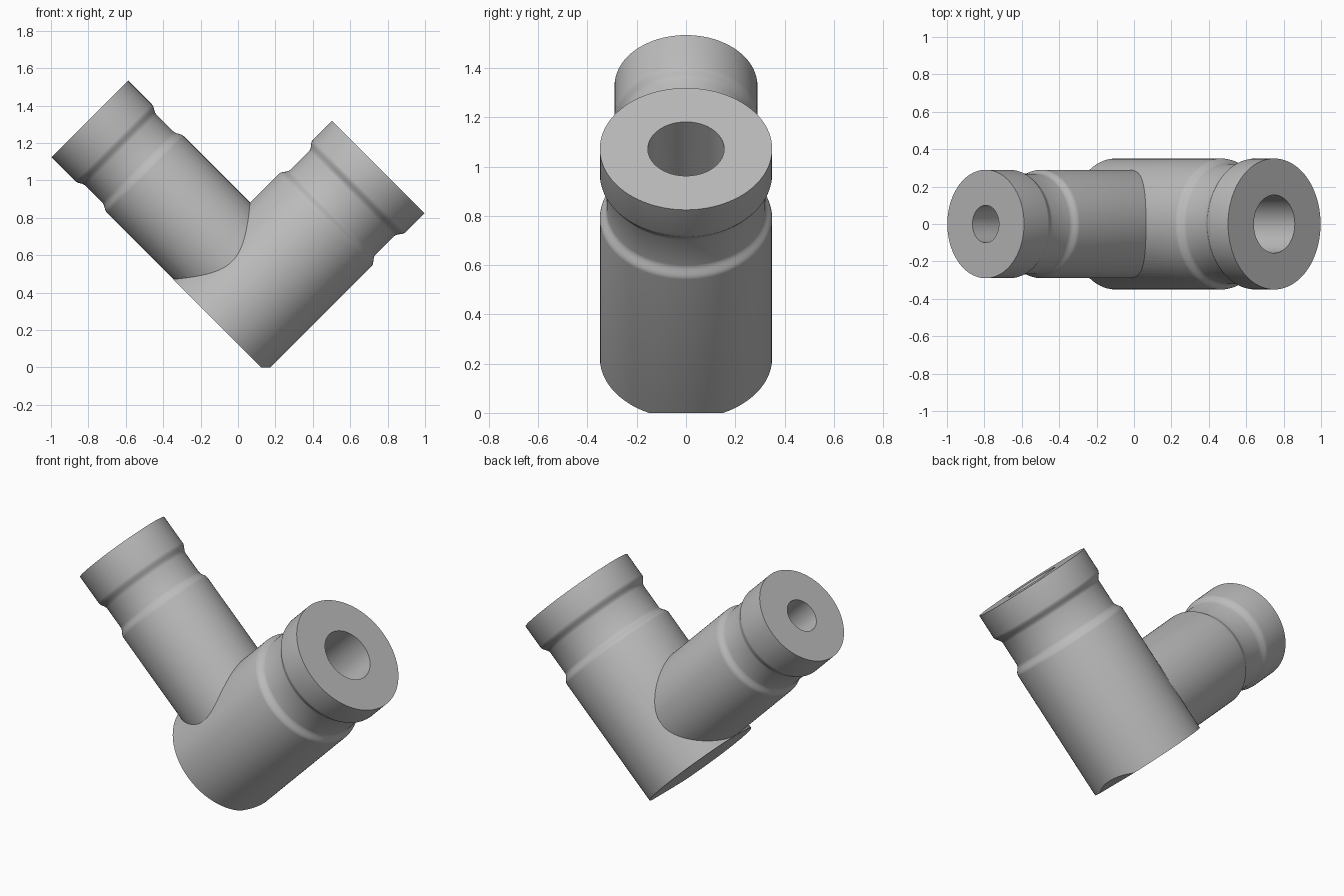
import bpy
import bmesh
import math
from mathutils import Vector

if "Cube" in bpy.data.objects:
    bpy.data.objects.remove(bpy.data.objects["Cube"], do_unlink=True)

# One plain metal colour
steel = bpy.data.materials.new("plain_grey_metal")
steel.use_nodes = True
steel.diffuse_color = (0.5, 0.5, 0.5, 1)
steel.node_tree.nodes["Principled BSDF"].inputs["Base Color"].default_value = (0.5, 0.5, 0.5, 1)

SEGMENTS = 96


def lathe(name, top, direction, profile):
    """Solid of revolution; profile is (depth below top, radius) pairs."""
    bm = bmesh.new()
    rings = []
    for depth, radius in profile:
        ring = []
        for i in range(SEGMENTS):
            a = 2 * math.pi * i / SEGMENTS
            ring.append(bm.verts.new((radius * math.cos(a), radius * math.sin(a), -depth)))
        rings.append(ring)
    for upper, lower in zip(rings, rings[1:]):
        for i in range(SEGMENTS):
            j = (i + 1) % SEGMENTS
            bm.faces.new((upper[i], lower[i], lower[j], upper[j]))
    bm.faces.new(rings[0])
    bm.faces.new(rings[-1])
    turn = Vector((0, 0, 1)).rotation_difference(Vector(direction)).to_matrix()
    bmesh.ops.rotate(bm, matrix=turn, verts=bm.verts)
    bmesh.ops.translate(bm, vec=top, verts=bm.verts)
    bmesh.ops.recalc_face_normals(bm, faces=bm.faces)
    mesh = bpy.data.meshes.new(name)
    bm.to_mesh(mesh)
    bm.free()
    mesh.materials.append(steel)
    obj = bpy.data.objects.new(name, mesh)
    bpy.context.collection.objects.link(obj)
    return obj


def grooved(radius, length, start, end, ramp, drop):
    """Cylinder profile with a shallow, soft-sided groove."""
    steps = 6
    ease = [(i / steps, (1 - math.cos(math.pi * i / steps)) / 2) for i in range(steps + 1)]
    down = [(start + ramp * t, radius - drop * e) for t, e in ease]
    up = [(end - ramp * t, radius - drop * e) for t, e in reversed(ease)]
    return [(0, radius)] + down + up + [(length, radius)]


def combine(target, tool, operation):
    mod = target.modifiers.new(tool.name, "BOOLEAN")
    mod.operation = operation
    mod.solver = "EXACT"
    mod.object = tool
    bpy.context.view_layer.objects.active = target
    bpy.ops.object.modifier_apply(modifier=mod.name)
    bpy.data.objects.remove(tool, do_unlink=True)


wide_top, wide_dir = (0.75, 0, 1.072), (1, 0, 1)
slim_top, slim_dir = (-0.793, 0, 1.329), (-1, 0, 1)

# Wide main tube and slimmer branch
body = lathe("pipe_elbow", wide_top, wide_dir, grooved(0.35, 1.2, 0.145, 0.4, 0.055, 0.028))
branch = lathe("branch", slim_top, slim_dir, grooved(0.29, 1.27, 0.18, 0.42, 0.055, 0.021))
combine(body, branch, "UNION")

# Bores that meet inside the elbow
outward = 0.05
for name, top, direction, radius, depth in (
        ("wide_bore", wide_top, wide_dir, 0.155, 1.01),
        ("slim_bore", slim_top, slim_dir, 0.1, 1.27)):
    combine(body, lathe(name, top, direction, [(-outward, radius), (depth, radius)]), "DIFFERENCE")

# Small flat where the lowest edge rests on the ground
bm = bmesh.new()
bm.from_mesh(body.data)
cut = bmesh.ops.bisect_plane(bm, geom=bm.verts[:] + bm.edges[:] + bm.faces[:],
                             plane_co=(0, 0, 0), plane_no=(0, 0, 1), clear_inner=True)
rim = [e for e in cut["geom_cut"] if isinstance(e, bmesh.types.BMEdge)]
bmesh.ops.contextual_create(bm, geom=rim)
bmesh.ops.recalc_face_normals(bm, faces=bm.faces)
bm.to_mesh(body.data)
bm.free()

# Smooth curved walls, crisp rims
bpy.ops.object.select_all(action="DESELECT")
body.select_set(True)
bpy.context.view_layer.objects.active = body
bpy.ops.object.shade_smooth_by_angle(angle=math.radians(35))
